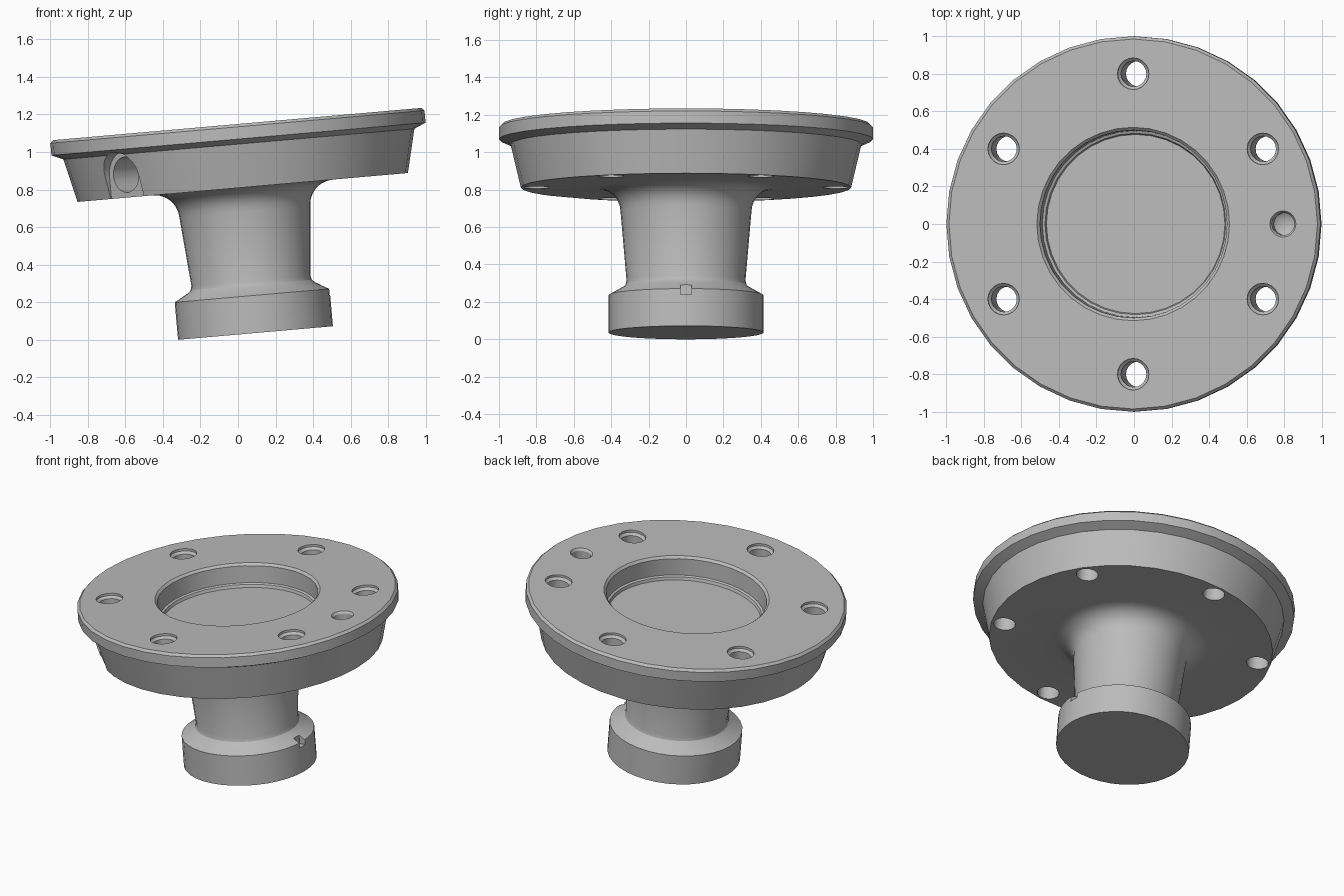
import bpy, bmesh, math
from mathutils import Matrix, Vector

cube = bpy.data.objects.get("Cube")
if cube:
    bpy.data.objects.remove(cube, do_unlink=True)

TOP = 1.117      # overall height along the tilted axis

grey = bpy.data.materials.new("satin_grey")
grey.use_nodes = True
grey.diffuse_color = (0.5, 0.5, 0.5, 1)
grey.node_tree.nodes["Principled BSDF"].inputs["Base Color"].default_value = (0.5, 0.5, 0.5, 1)


def add_object(name, bm):
    bmesh.ops.remove_doubles(bm, verts=bm.verts, dist=1e-5)
    bmesh.ops.recalc_face_normals(bm, faces=bm.faces)
    mesh = bpy.data.meshes.new(name)
    bm.to_mesh(mesh)
    bm.free()
    mesh.materials.append(grey)
    obj = bpy.data.objects.new(name, mesh)
    bpy.context.scene.collection.objects.link(obj)
    return obj


def lathe(name, profile, sides, matrix=Matrix()):
    """Revolve (radius, height) points about z, then place the solid."""
    bm = bmesh.new()
    verts = [bm.verts.new((r, 0, z)) for r, z in profile]
    edges = [bm.edges.new(pair) for pair in zip(verts, verts[1:])]
    bmesh.ops.spin(bm, geom=verts + edges, cent=(0, 0, 0), axis=(0, 0, 1),
                   angle=math.tau, steps=sides, use_merge=False)
    bmesh.ops.transform(bm, matrix=matrix, verts=bm.verts)
    return add_object(name, bm)


def box(name, size, matrix):
    bm = bmesh.new()
    bmesh.ops.create_cube(bm, size=1)
    bmesh.ops.transform(bm, matrix=matrix @ Matrix.Diagonal((*size, 1)), verts=bm.verts)
    return add_object(name, bm)


def cut(target, cutter):
    cutter.hide_render = True
    mod = target.modifiers.new("cut", 'BOOLEAN')
    mod.operation = 'DIFFERENCE'
    mod.solver = 'EXACT'
    mod.object = cutter
    bpy.context.view_layer.objects.active = target
    bpy.ops.object.modifier_apply(modifier=mod.name)
    bpy.data.objects.remove(cutter, do_unlink=True)


# Body profile: collar, tapered neck, filleted flange, rim, stepped recess
fillet = [(0.48 - 0.13 * math.cos(a), 0.648 + 0.13 * math.sin(a))
          for a in (math.radians(d) for d in range(0, 91, 15))]
profile = [(0, 0), (0.414, 0), (0.414, 0.2), (0.338, 0.243), (0.324, 0.257), (0.318, 0.28)]
profile += fillet
profile += [(0.883, 0.778), (0.938, 1.01), (1.0, 1.037), (1.0, TOP - 0.015), (0.985, TOP),
            (0.515, TOP), (0.5, TOP - 0.015), (0.497, 0.99), (0.483, 0.984),
            (0.477, 0.965), (0, 0.965)]
body = lathe("flanged_hub", profile, 36)

# Six countersunk through holes
bolt = [(0, 0.6), (0.068, 0.6), (0.068, TOP - 0.03), (0.084, TOP - 0.015),
        (0.084, TOP + 0.05), (0, TOP + 0.05)]
for i in range(6):
    a = math.radians(30 + 60 * i)
    place = Matrix.Translation((0.8 * math.cos(a), 0.8 * math.sin(a), 0))
    cut(body, lathe("bolt_cutter", bolt, 20, place))

# Blind locating hole with a drilled tip
drill = [(0, TOP - 0.18), (0.06, TOP - 0.14), (0.06, TOP - 0.015),
         (0.07, TOP), (0.07, TOP + 0.05), (0, TOP + 0.05)]
cut(body, lathe("drill_cutter", drill, 20, Matrix.Translation((0.8, 0, 0))))

# Side port: flat arched seat, open below, with a round blind bore
outward = Matrix.Rotation(math.radians(225), 4, 'Z')
port = outward @ Matrix.Translation((0, 0, 0.9)) @ Matrix.Rotation(math.pi / 2, 4, 'Y')
cut(body, lathe("seat_cutter", [(0, 0.867), (0.125, 0.867), (0.125, 1.1), (0, 1.1)], 32, port))
cut(body, box("seat_slot_cutter", (0.233, 0.25, 0.2),
              outward @ Matrix.Translation((0.9835, 0, 0.8))))
cut(body, lathe("bore_cutter", [(0, 0.56), (0.095, 0.6), (0.095, 1.1), (0, 1.1)], 24, port))

# Key notch in the collar shoulder
cut(body, box("notch_cutter", (0.1, 0.06, 0.1), Matrix.Translation((0.42, 0, 0.217))))

# Tilt the whole part and shade it
body.rotation_euler = (0, math.radians(-5), 0)
body.location = (0.093, 0, 0.036)
bpy.ops.object.select_all(action='DESELECT')
body.select_set(True)
bpy.context.view_layer.objects.active = body
bpy.ops.object.shade_smooth_by_angle(angle=math.radians(22))
